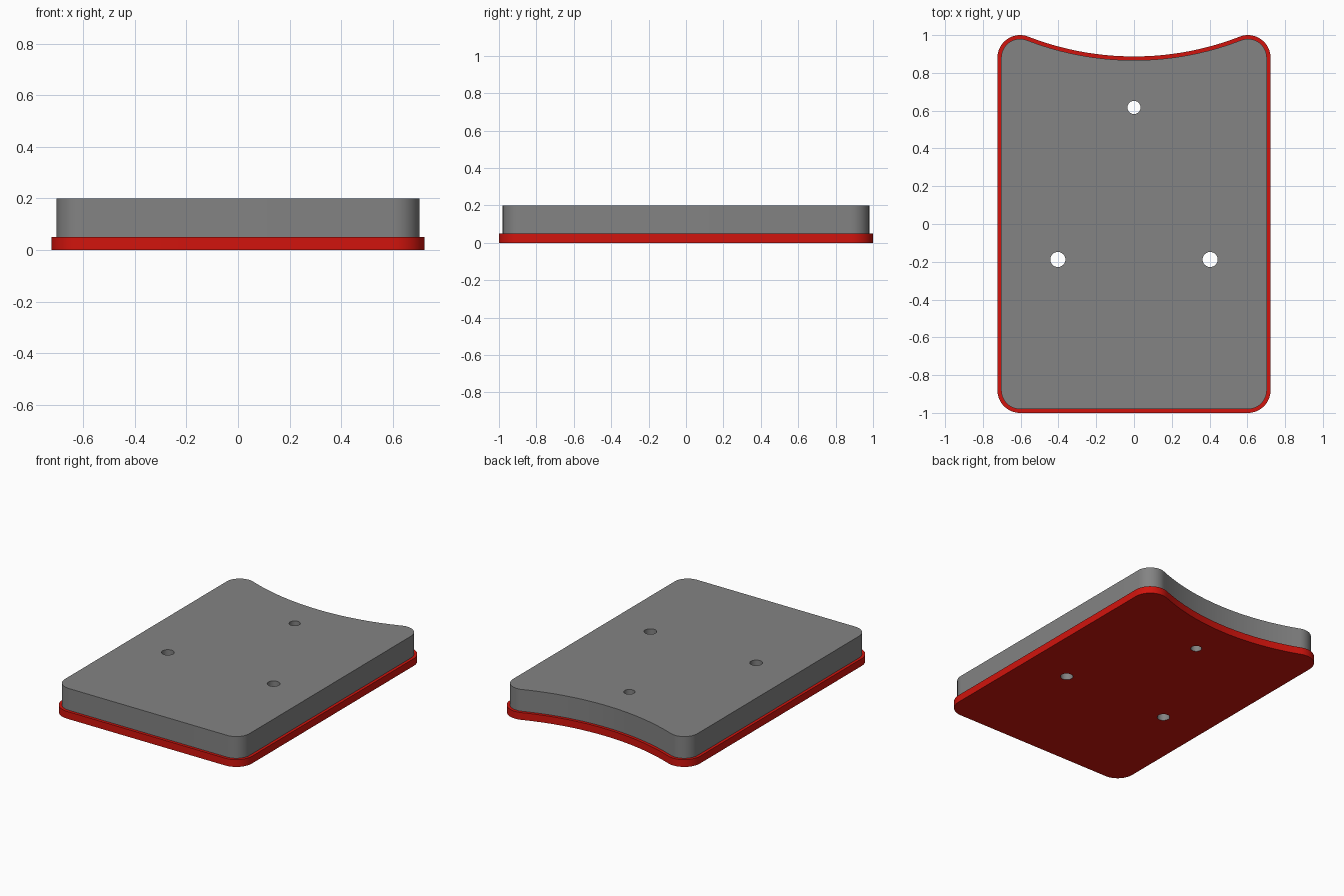
import bpy, bmesh
from math import sin, cos, radians, degrees, atan2

if "Cube" in bpy.data.objects:
    bpy.data.objects.remove(bpy.data.objects["Cube"])

CX, CY, R = 0.603, 0.88, 0.12      # corner centres and radius
DIP = 0.887                        # lowest point of the scooped back edge
# Scoop radius that makes it tangent to the corner arcs
ARC_R = (CX**2 + (DIP - CY)**2 - R**2) / (2 * (R - DIP + CY))
ARC_Y = DIP + ARC_R
HOLES = [(0, 0.617, 0.035), (-0.403, -0.188, 0.04), (0.403, -0.188, 0.04)]


def arc(x, y, r, a0, a1, n):
    return [(x + r * cos(radians(a0 + (a1 - a0) * i / n)),
             y + r * sin(radians(a0 + (a1 - a0) * i / n))) for i in range(n + 1)]


def outline(inset):
    """Rounded plate with a concave back edge, counter-clockwise."""
    r, big = R - inset, ARC_R + inset
    phi = degrees(atan2(ARC_Y - CY, -CX))
    pts = arc(-CX, -CY, r, 180, 270, 14)
    pts += arc(CX, -CY, r, 270, 360, 14)
    pts += arc(CX, CY, r, 0, phi, 16)
    pts += arc(0, ARC_Y, big, phi - 180, -phi, 32)[1:-1]
    pts += arc(-CX, CY, r, 180 - phi, 180, 16)
    return pts


def plate(name, color, inset, z0, z1, hole_bottom=None):
    """Extruded outline with round holes; hole walls start at hole_bottom."""
    bm = bmesh.new()

    def ring(pts, z):
        vs = [bm.verts.new((x, y, z)) for x, y in pts]
        return vs, [bm.edges.new((vs[i - 1], vs[i])) for i in range(len(vs))]

    def walls(lo, hi):
        for i in range(len(lo)):
            bm.faces.new((lo[i - 1], lo[i], hi[i], hi[i - 1])).smooth = True

    loops = [outline(inset)] + [arc(x, y, r, 360, 0, 32)[:-1] for x, y, r in HOLES]
    levels = []
    for z, up in ((z0, -1), (z1, 1)):
        rings = [ring(p, z) for p in loops]
        edges = [e for _, es in rings for e in es]
        fill = bmesh.ops.triangle_fill(bm, use_beauty=True, edges=edges)
        for f in fill["geom"]:
            if isinstance(f, bmesh.types.BMFace):
                f.normal_update()
                if f.normal.z * up < 0:
                    f.normal_flip()
                f.smooth = True
        levels.append([vs for vs, _ in rings])
    walls(levels[0][0], levels[1][0])
    if hole_bottom is not None:
        for pts, top in zip(loops[1:], levels[1][1:]):
            walls(ring(pts, hole_bottom)[0], top)

    me = bpy.data.meshes.new(name)
    bm.to_mesh(me)
    bm.free()
    me.set_sharp_from_angle(angle=radians(30))
    mat = bpy.data.materials.new(name + "_color")
    mat.diffuse_color = color
    mat.use_nodes = True
    mat.node_tree.nodes["Principled BSDF"].inputs["Base Color"].default_value = mat.diffuse_color
    me.materials.append(mat)
    ob = bpy.data.objects.new(name, me)
    bpy.context.collection.objects.link(ob)


# Red base plate with a narrow lip
plate("base_plate", (0.64, 0.007, 0.004, 1), 0.0, 0.0, 0.05)

# Dark grey upper block, its hole walls lining the base as well
plate("upper_block", (0.227, 0.227, 0.227, 1), 0.02, 0.05, 0.2, hole_bottom=0.0)
